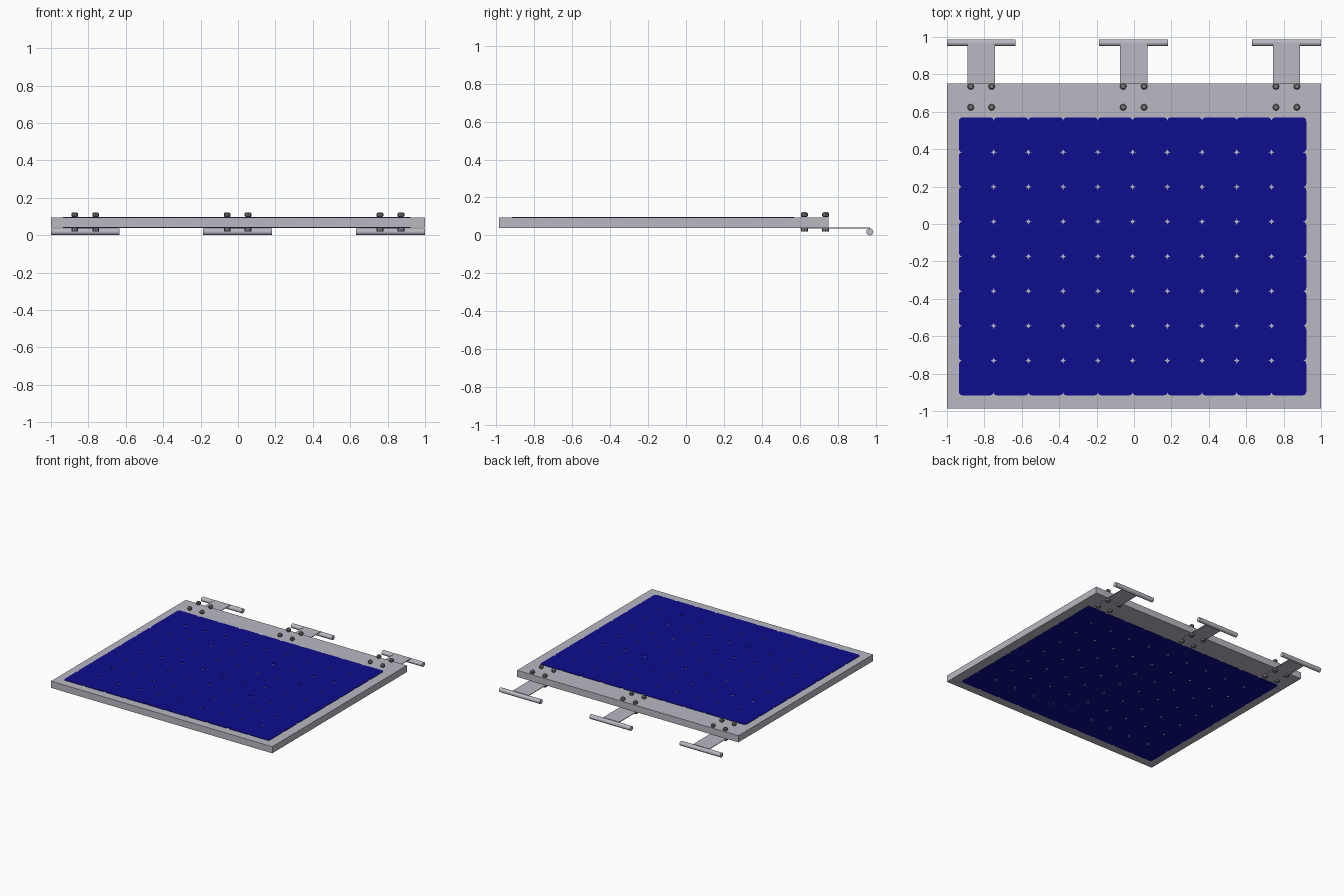
import bpy
import math

cube = bpy.data.objects.get("Cube")
if cube:
    bpy.data.objects.remove(cube, do_unlink=True)


def material(name, colour):
    mat = bpy.data.materials.new(name)
    mat.use_nodes = True
    mat.diffuse_color = (*colour, 1)
    mat.node_tree.nodes["Principled BSDF"].inputs["Base Color"].default_value = (*colour, 1)
    return mat


pale_metal = material("pale grey metal", (0.49, 0.48, 0.54))
dark_metal = material("dark grey bolt metal", (0.2, 0.2, 0.21))
cell_blue = material("deep blue cell", (0.004, 0.004, 0.27))


def finish(obj, name, mat):
    obj.name = name
    obj.data.materials.append(mat)
    return obj


def box(name, low, high, mat):
    centre = [(a + b) / 2 for a, b in zip(low, high)]
    bpy.ops.mesh.primitive_cube_add(size=1, location=centre)
    obj = bpy.context.object
    obj.scale = [b - a for a, b in zip(low, high)]
    bpy.ops.object.transform_apply(location=False, rotation=False, scale=True)
    return finish(obj, name, mat)


def cylinder(name, radius, depth, location, sides, mat, rotation=(0, 0, 0)):
    bpy.ops.mesh.primitive_cylinder_add(vertices=sides, radius=radius, depth=depth,
                                        location=location, rotation=rotation)
    return finish(bpy.context.object, name, mat)


# Panel slab
FRONT, BACK = -0.986, 0.752
BOTTOM, TOP = 0.04, 0.094
box("panel_frame", (-1, FRONT, BOTTOM), (1, BACK, TOP), pale_metal)

# Grid of rounded-corner cells, showing on both faces of the slab
PITCH = 0.1857
left, front = -0.936, -0.916
cells = box("solar_cells", (left, front, BOTTOM - 0.001),
            (left + PITCH, front + PITCH, TOP + 0.004), cell_blue)
weights = cells.data.attributes.new("bevel_weight_edge", "FLOAT", "EDGE")
for edge in cells.data.edges:
    a, b = (cells.data.vertices[i].co for i in edge.vertices)
    weights.data[edge.index].value = 1.0 if abs(a.z - b.z) > 0.01 else 0.0
bevel = cells.modifiers.new("rounded corners", "BEVEL")
bevel.limit_method = "WEIGHT"
bevel.width = 0.018
bevel.segments = 3
for axis, count in ((0, 10), (1, 8)):
    array = cells.modifiers.new("repeat", "ARRAY")
    array.count = count
    array.use_relative_offset = False
    array.use_constant_offset = True
    array.constant_offset_displace = [PITCH if i == axis else 0 for i in range(3)]

# Mounting brackets: flat tongue, round cross bar and four bolts each
BAR_RADIUS, BAR_Y = 0.0185, 0.969
for side, x in (("right", -0.817), ("centre", -0.002), ("left", 0.815)):
    box(f"{side}_bracket_plate", (x - 0.073, 0.6, 0.036), (x + 0.073, BAR_Y, 0.0405), pale_metal)
    cylinder(f"{side}_bracket_bar", BAR_RADIUS, 0.368, (x, BAR_Y, BAR_RADIUS), 20,
             pale_metal, (0, math.pi / 2, 0))
    bpy.ops.object.shade_smooth_by_angle()
    for dx in (-0.056, 0.056):
        for y in (0.624, 0.736):
            spot = (x + dx, y)
            head = cylinder(f"{side}_bolt_head", 0.018, 0.026, (*spot, 0.109), 8, dark_metal)
            chamfer = head.modifiers.new("chamfer", "BEVEL")
            chamfer.width = 0.006
            chamfer.segments = 1
            chamfer.limit_method = "ANGLE"
            chamfer.angle_limit = math.radians(60)
            cylinder(f"{side}_bolt_nut", 0.018, 0.02, (*spot, 0.03), 8, dark_metal)
